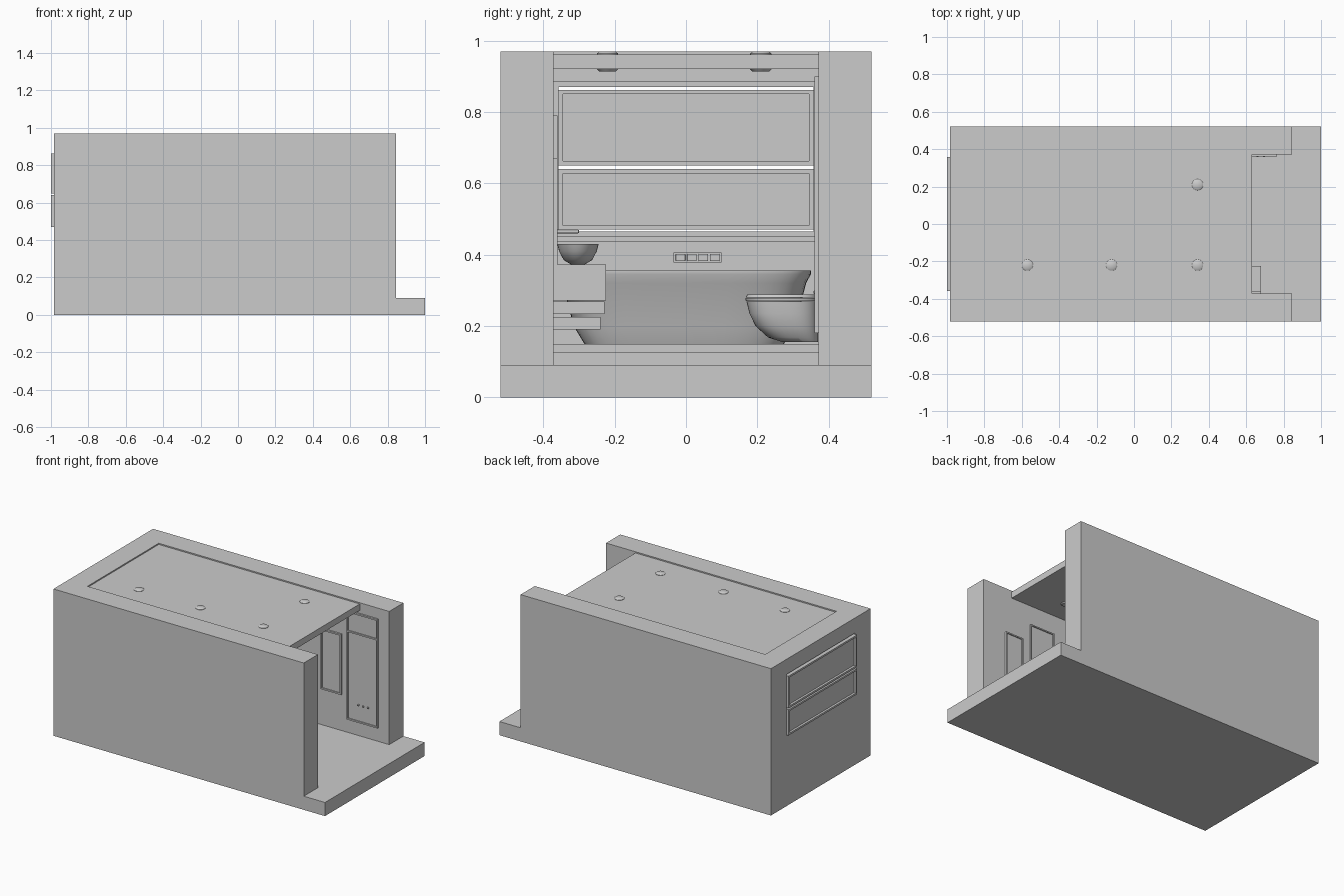
import bpy, bmesh, math

if "Cube" in bpy.data.objects:
    bpy.data.objects.remove(bpy.data.objects["Cube"])

def finish(name, bm, smooth=False):
    bmesh.ops.recalc_face_normals(bm, faces=bm.faces)
    me = bpy.data.meshes.new(name)
    bm.to_mesh(me)
    bm.free()
    ob = bpy.data.objects.new(name, me)
    bpy.context.collection.objects.link(ob)
    if smooth:
        bpy.ops.object.select_all(action='DESELECT')
        ob.select_set(True)
        bpy.context.view_layer.objects.active = ob
        bpy.ops.object.shade_smooth_by_angle(angle=math.radians(40))
    return ob

def box(name, x, y, z, bevel=0):
    bm = bmesh.new()
    bmesh.ops.create_cube(bm, size=1)
    for v in bm.verts:
        v.co = [a[0] + (c + .5) * (a[1] - a[0]) for a, c in zip((x, y, z), v.co)]
    ob = finish(name, bm)
    if bevel:
        m = ob.modifiers.new("bevel", 'BEVEL')
        m.width, m.segments = bevel, 2
    return ob

def loft(name, rings, power=2.0, n=48, cap_end=True):
    """Stack of superellipse rings (cx, cy, z, rx, ry)."""
    bm = bmesh.new()
    loops = []
    for cx, cy, z, rx, ry in rings:
        vs = []
        for i in range(n):
            a = 2 * math.pi * i / n
            c, s = math.cos(a), math.sin(a)
            vs.append(bm.verts.new((cx + rx * math.copysign(abs(c) ** (2 / power), c),
                                    cy + ry * math.copysign(abs(s) ** (2 / power), s), z)))
        loops.append(vs)
    for a, b in zip(loops, loops[1:]):
        for i in range(n):
            j = (i + 1) % n
            bm.faces.new((a[i], a[j], b[j], b[i]))
    bm.faces.new(loops[0][::-1])
    if cap_end:
        bm.faces.new(loops[-1])
    return finish(name, bm, True)

def frame(name, axis, d, u, z, w):
    """Four bars around a rectangle; axis is the direction of its depth d."""
    bars = [(u, (z[0], z[0] + w)), (u, (z[1] - w, z[1])),
            ((u[0], u[0] + w), (z[0] + w, z[1] - w)), ((u[1] - w, u[1]), (z[0] + w, z[1] - w))]
    for i, (uu, zz) in enumerate(bars):
        box(f"{name}_{i + 1}", d if axis == 'x' else uu, uu if axis == 'x' else d, zz)

# Shell: floor slab, side walls, window wall, ceiling
box("floor_slab", (-.985, 1), (-.52, .52), (0, .09))
box("front_wall", (-.985, .845), (-.52, -.372), (.09, .97))
box("rear_wall", (-.985, .845), (.372, .52), (.09, .97))
box("window_wall_lower", (-.985, -.84), (-.372, .372), (.09, .45))
box("window_wall_upper", (-.985, -.84), (-.372, .372), (.885, .97))
box("ceiling", (-.84, .63), (-.372, .372), (.92, .962))
box("bath_platform", (-.84, -.3), (-.372, .372), (.09, .15))
box("platform_step", (-.3, -.24), (-.372, .372), (.09, .125))

# Window: reveal, outer frame and two sashes
frame("window_frame", 'x', (-.985, -.94), (-.372, .372), (.45, .885), .015)
for label, z in (("lower", (.47, .64)), ("upper", (.65, .862))):
    frame(f"{label}_sash", 'x', (-1, -.95), (-.357, .357), z, .012)
    box(f"{label}_pane", (-.985, -.975), (-.345, .345), (z[0] + .012, z[1] - .012))
box("window_sill", (-.94, -.825), (-.37, .37), (.435, .452))

# Ceiling spotlights, proud of the ceiling on both sides
for i, (x, y) in enumerate(((.34, .21), (.34, -.22), (-.12, -.22), (-.57, -.22))):
    loft(f"spotlight_{i + 1}", [(x, y, .914, .024, .024), (x, y, .92, .03, .03),
                                (x, y, .964, .03, .03), (x, y, .97, .022, .022)], n=24)

# Bathtub with sloped ends and hollow basin
bx, by = -.63, -.005
loft("bathtub", [(bx, by, .15, .14, .28), (bx, by, .2, .16, .31), (bx, by, .32, .185, .342),
                 (bx, by, .345, .2, .355), (bx, by, .355, .2, .355), (bx, by, .355, .175, .33),
                 (bx, by, .33, .165, .32), (bx, by, .22, .14, .28), (bx, by, .19, .11, .24)], power=4)

# Row of bath controls
box("control_plate", (-.84, -.832), (-.035, .1), (.378, .406))
for i in range(4):
    y = -.029 + i * .032
    box(f"control_{i + 1}", (-.834, -.825), (y, y + .027), (.382, .402), .002)

# Vanity: drawers, lower shelf, vessel basin, tap
box("vanity_top_drawer", (.2, .68), (-.372, -.225), (.272, .373))
box("vanity_bottom_drawer", (.2, .675), (-.372, -.228), (.233, .269))
box("vanity_shelf", (.22, .66), (-.372, -.24), (.19, .225))
cx, cy = .44, -.303
loft("basin", [(cx, cy, .373, .03, .02), (cx, cy, .385, .06, .04), (cx, cy, .41, .08, .053),
               (cx, cy, .43, .088, .058), (cx, cy, .43, .083, .053), (cx, cy, .405, .07, .044),
               (cx, cy, .387, .04, .025)])
box("basin_tap_spout", (.432, .448), (-.372, -.3), (.46, .47), .003)
box("basin_tap_plate", (.42, .46), (-.372, -.365), (.45, .48))

# Framed mirrors on the front wall
for label, x, z in (("small", (.55, .68), (.36, .67)), ("large", (.31, .49), (.36, .79))):
    frame(f"{label}_mirror_frame", 'y', (-.372, -.36), x, z, .008)
    box(f"{label}_mirror_glass", x, (-.372, -.367), z)

# Tall shower panel and smaller framed panel on the rear wall
frame("shower_panel_frame", 'y', (.36, .372), (.54, .765), (.18, .9), .01)
box("shower_panel_back", (.54, .765), (.367, .372), (.18, .9))
box("shower_panel_divider", (.55, .755), (.36, .368), (.76, .77))
for i in range(3):
    x = .62 + i * .035
    box(f"shower_knob_{i + 1}", (x, x + .01), (.358, .368), (.29, .3), .002)
frame("side_panel_frame", 'y', (.36, .372), (.35, .5), (.33, .73), .01)
box("side_panel_back", (.35, .5), (.367, .372), (.33, .73))

# Wall-hung toilet: bowl, seat, lid, flush plate
def d_ring(x, front, z, rx):
    return (x, (front + .37) / 2, z, rx, (.37 - front) / 2)
tx = .08
loft("toilet_bowl", [d_ring(tx, .27, .155, .04), d_ring(tx, .23, .168, .055), d_ring(tx, .195, .2, .07),
                     d_ring(tx, .178, .235, .078), d_ring(tx, .17, .268, .082)], power=2.6)
loft("toilet_seat", [d_ring(tx, .168, .27, .083), d_ring(tx, .166, .279, .084)], power=2.6)
loft("toilet_lid", [d_ring(tx, .168, .28, .083), d_ring(tx, .172, .289, .079)], power=2.6)
box("flush_plate", (tx - .05, tx + .05), (.364, .372), (.38, .44))
